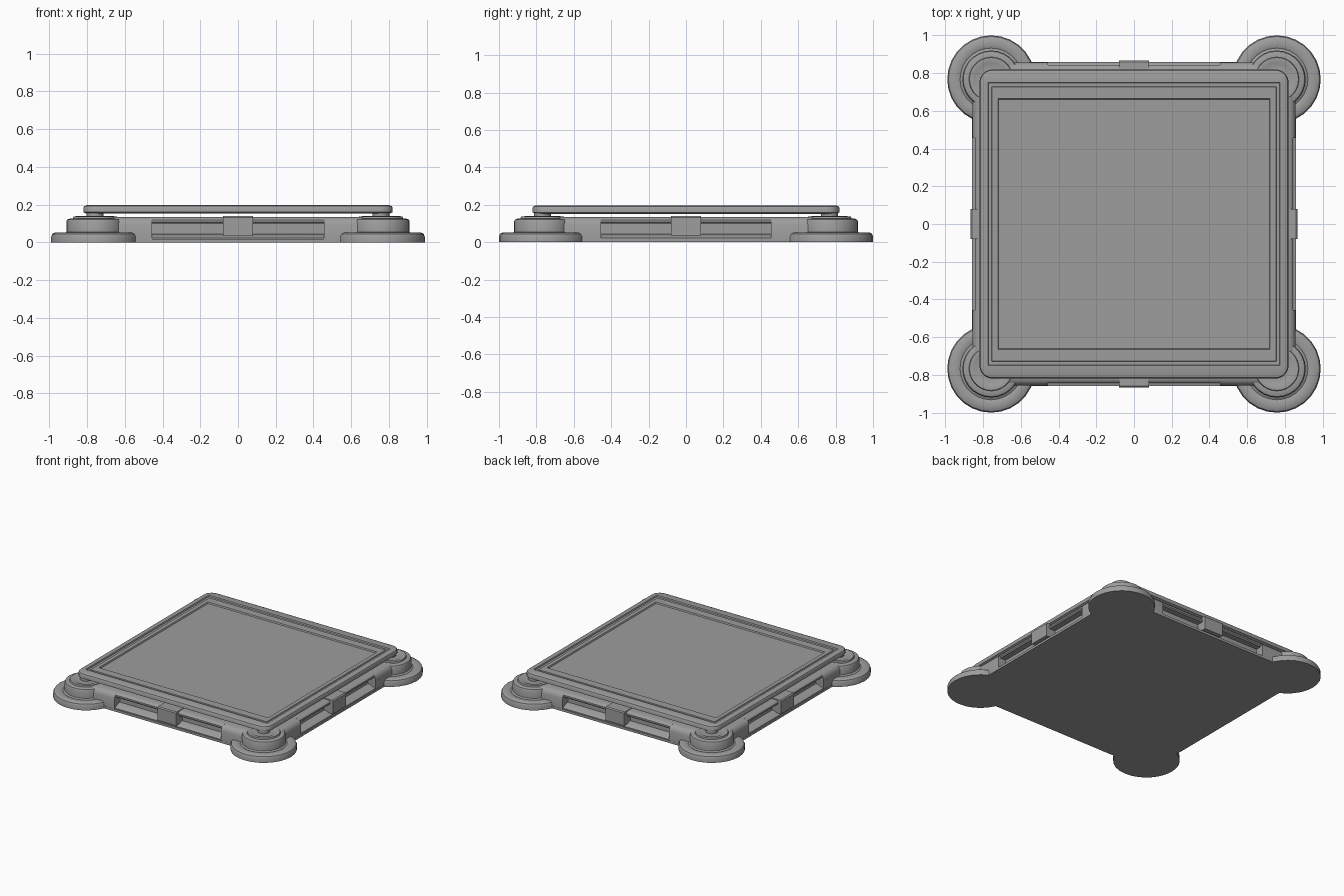
import bpy, bmesh, math
from mathutils import Matrix, Vector

if "Cube" in bpy.data.objects:
    bpy.data.objects.remove(bpy.data.objects["Cube"], do_unlink=True)

grey = bpy.data.materials.new("stone grey")
grey.use_nodes = True
COLOUR = (0.34, 0.34, 0.34, 1)
grey.diffuse_color = COLOUR
grey.node_tree.nodes["Principled BSDF"].inputs["Base Color"].default_value = COLOUR


def finish(bm, name):
    bmesh.ops.recalc_face_normals(bm, faces=bm.faces)
    mesh = bpy.data.meshes.new(name)
    bm.to_mesh(mesh)
    bm.free()
    mesh.materials.append(grey)
    ob = bpy.data.objects.new(name, mesh)
    bpy.context.collection.objects.link(ob)
    bpy.ops.object.select_all(action='DESELECT')
    ob.select_set(True)
    bpy.context.view_layer.objects.active = ob
    bpy.ops.object.shade_smooth_by_angle(angle=math.radians(35))
    return ob


def loft(name, loops):
    """Skin a stack of equal-length closed loops and cap both ends."""
    bm = bmesh.new()
    rings = [[bm.verts.new(p) for p in loop] for loop in loops]
    n = len(rings[0])
    for a, b in zip(rings, rings[1:]):
        for i in range(n):
            j = (i + 1) % n
            bm.faces.new((a[i], a[j], b[j], b[i]))
    bm.faces.new(rings[0][::-1])
    bm.faces.new(rings[-1])
    return finish(bm, name)


def rounded_rect(hx, hy, r, z, steps=5):
    pts = []
    for q, (sx, sy) in enumerate(((1, 1), (-1, 1), (-1, -1), (1, -1))):
        for k in range(steps + 1):
            a = math.pi / 2 * (q + k / steps)
            pts.append((sx * (hx - r) + r * math.cos(a),
                        sy * (hy - r) + r * math.sin(a), z))
    return pts


def circle(cx, cy, r, z, n=28):
    return [(cx + r * math.cos(math.tau * i / n),
             cy + r * math.sin(math.tau * i / n), z) for i in range(n)]


def side_strip(name, profile, x0, x1, turn):
    """Extrude an (outward, up) profile along one side of the square."""
    rot = Matrix.Rotation(turn, 3, 'Z')
    return loft(name, [[rot @ Vector((x, -d, z)) for d, z in profile]
                       for x in (x0, x1)])


# Base slab and solid core
loft("base_slab", [rounded_rect(0.858, 0.858, 0.02, z) for z in (0, 0.018)])
loft("body_core", [rounded_rect(0.79, 0.79, 0.03, z) for z in (0.01, 0.13)])

# Raised top plate with stepped frame and sunken panel
plate = [(0.805, 0.805, 0.06, 0.152), (0.82, 0.82, 0.07, 0.16),
         (0.82, 0.82, 0.07, 0.184), (0.815, 0.815, 0.065, 0.192),
         (0.803, 0.803, 0.055, 0.197), (0.775, 0.75, 0.003, 0.197),
         (0.772, 0.747, 0.003, 0.187), (0.755, 0.728, 0.003, 0.187),
         (0.752, 0.725, 0.003, 0.192), (0.722, 0.664, 0.002, 0.192),
         (0.718, 0.66, 0.002, 0.182)]
loft("top_plate", [rounded_rect(*p) for p in plate])

# Stepped round feet with posts carrying the plate
foot = [(0.233, 0), (0.233, 0.032), (0.227, 0.045), (0.212, 0.053),
        (0.175, 0.053), (0.165, 0.048), (0.153, 0.055), (0.153, 0.11),
        (0.148, 0.121), (0.135, 0.126), (0.118, 0.126), (0.115, 0.137),
        (0.095, 0.139), (0.085, 0.134), (0.045, 0.137), (0.045, 0.16)]
for sx, right in ((1, "left"), (-1, "right")):
    for sy, end in ((-1, "front"), (1, "back")):
        loft(f"{end}_{right}_foot",
             [circle(sx * 0.757, sy * 0.767, r, z) for r, z in foot])

# Side walls: solid ends, recessed rail and centre block
wall = [(0.77, 0.01), (0.857, 0.01), (0.857, 0.095), (0.85, 0.115),
        (0.838, 0.127), (0.82, 0.134), (0.77, 0.134)]
rail = [(0.77, 0.1), (0.835, 0.1), (0.843, 0.108), (0.843, 0.12),
        (0.835, 0.129), (0.82, 0.134), (0.77, 0.134)]
sill = [(0.77, 0.01), (0.85, 0.01), (0.85, 0.022), (0.81, 0.045), (0.77, 0.045)]
block = [(0.77, 0.035), (0.868, 0.035), (0.868, 0.132), (0.86, 0.139), (0.77, 0.139)]
for i, side in enumerate(("front", "left", "back", "right")):
    turn = i * math.pi / 2
    for s, end in ((-1, "a"), (1, "b")):
        side_strip(f"{side}_wall_end_{end}", wall, s * 0.455, s * 0.76, turn)
    side_strip(f"{side}_top_rail", rail, -0.46, 0.46, turn)
    side_strip(f"{side}_sill", sill, -0.46, 0.46, turn)
    side_strip(f"{side}_centre_block", block, -0.08, 0.08, turn)
